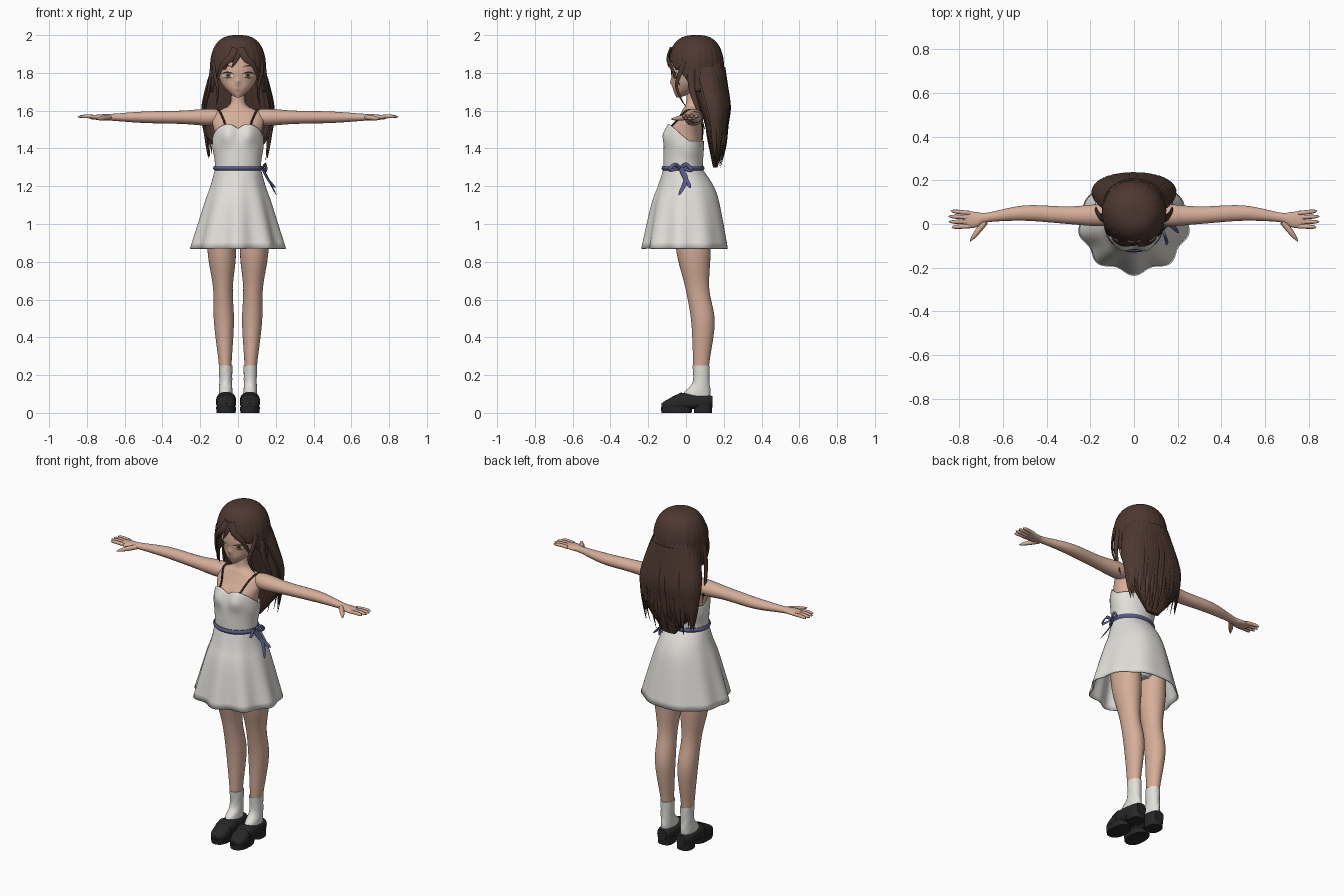
import bpy, bmesh, random
from math import sin, cos, pi, tau, exp, atan2, copysign
from mathutils import Vector
from mathutils.bvhtree import BVHTree

random.seed(4)
if "Cube" in bpy.data.objects:
    bpy.data.objects.remove(bpy.data.objects["Cube"])


def material(name, red, green, blue):
    mat = bpy.data.materials.new(name)
    mat.use_nodes = True
    mat.diffuse_color = (red, green, blue, 1)
    mat.node_tree.nodes["Principled BSDF"].inputs["Base Color"].default_value = mat.diffuse_color
    return mat


SKIN = material("skin", .67, .42, .32)
HAIR = material("brown hair", .075, .04, .03)
CLOTH = material("off white cloth", .76, .74, .7)
RIBBON = material("slate blue ribbon", .1, .11, .24)
LEATHER = material("black leather", .02, .02, .02)
DARK = material("dark brown", .03, .02, .01)
IRIS = material("amber iris", .3, .17, .08)
EYE_WHITE = material("eye white", .75, .68, .62)
LIP = material("lip", .5, .22, .18)
UP = Vector((0, 0, 1))


def smooth(rows, steps=5):
    """Catmull-Rom interpolation of number rows."""
    result = []
    last = len(rows) - 1
    for i in range(last):
        before, start, end, after = (rows[min(max(i + j, 0), last)] for j in (-1, 0, 1, 2))
        for step in range(steps):
            t = step / steps
            result.append([b + t * ((c - a) + t * ((2*a - 5*b + 4*c - d) + t * (3*b - a - 3*c + d))) / 2
                           for a, b, c, d in zip(before, start, end, after)])
    return result + [list(rows[last])]


def build(name, shells, mat, mirror=False, caps=True, thickness=0):
    """Skin every shell (a list of rings) into one smooth object."""
    bm = bmesh.new()
    for rings in shells:
        loops = [[bm.verts.new(point) for point in ring] for ring in rings]
        for low, high in zip(loops, loops[1:]):
            for i in range(len(low)):
                bm.faces.new((low[i - 1], low[i], high[i], high[i - 1]))
        if caps:
            bm.faces.new(loops[0])
            bm.faces.new(loops[-1])
    bmesh.ops.remove_doubles(bm, verts=bm.verts, dist=1e-5)
    bmesh.ops.recalc_face_normals(bm, faces=bm.faces)
    mesh = bpy.data.meshes.new(name)
    bm.to_mesh(mesh)
    bm.free()
    mesh.materials.append(mat)
    mesh.shade_smooth()
    mesh.set_sharp_from_angle(angle=.9)
    ob = bpy.data.objects.new(name, mesh)
    bpy.context.collection.objects.link(ob)
    if thickness:
        ob.modifiers.new("Thickness", "SOLIDIFY").thickness = thickness
    if mirror:
        ob.modifiers.new("Mirror", "MIRROR").use_mirror_merge = False
    return ob


def loft(axis, rows, u=0, sides=32, power=1, steps=5, warp=None, post=None):
    """Rings along an axis; each row holds position, centre v, radius u, radius v."""
    rings = []
    for t, v, radius_u, radius_v in smooth(rows, steps):
        ring = []
        for i in range(sides):
            angle = tau * i / sides
            scale = warp(angle, t) if warp else 1
            across = u + scale * radius_u * copysign(abs(sin(angle))**power, sin(angle))
            along = v - scale * radius_v * copysign(abs(cos(angle))**power, cos(angle))
            point = Vector({"X": (t, along, across), "Y": (across, t, along), "Z": (across, along, t)}[axis])
            ring.append(post(point) if post else point)
        rings.append(ring)
    return rings


def sweep(points, width, flat=1, outward=None, blunt=3, steps=5):
    """Tube through points that tapers to a tip, flattened along the outward direction."""
    path = [Vector(point) for point in smooth(points, steps)]
    last = len(path) - 1
    rings = []
    for i, centre in enumerate(path):
        tangent = (path[min(i + 1, last)] - path[max(i - 1, 0)]).normalized()
        side = tangent.cross(outward or Vector((centre.x, centre.y - .05, 0))).normalized()
        normal = side.cross(tangent) * flat
        radius = max(width * (1 - (i / last)**blunt), .001)
        rings.append([centre + radius * (side * cos(tau * j / 8) + normal * sin(tau * j / 8))
                      for j in range(8)])
    return rings


def surface(ob):
    mesh = ob.data
    return BVHTree.FromPolygons([vert.co for vert in mesh.vertices],
                                [face.vertices[:] for face in mesh.polygons])


def bell(distance, width):
    return exp(-(distance / width)**2)


# Torso and neck
def bust(point):
    if point.y < 0:
        point.y -= .022 * bell(abs(point.x) - .06, .045) * bell(point.z - 1.475, .05)
    return point


torso = build("torso", [loft("Z", [
    (1.3, -.01, .11, .09), (1.48, 0, .125, .085), (1.55, .02, .14, .07), (1.59, .03, .125, .055),
    (1.61, .03, .08, .045), (1.64, .04, .04, .04), (1.74, .04, .036, .036)],
    sides=48, post=bust)], SKIN)

# Arms, hands and fingers
arm = loft("X", [(.1, .04, .04, .04), (.16, .04, .045, .05), (.3, .04, .035, .04), (.5, .05, .03, .035),
                 (.67, .03, .018, .022), (.72, .02, .016, .035), (.78, .02, .01, .04)], u=1.565)
fingers = []
for i in range(4):
    root, end, tip = .05 - .02 * i, .06 - .025 * i, .85 - .006 * (i - 1.4)**2
    fingers.append(sweep([(.75, root, 1.567), (.8, (root + end) / 2, 1.57), (tip, end, 1.567)],
                         width=.01, outward=UP, blunt=6))
thumb = sweep([(.68, .01, 1.565), (.72, -.04, 1.56), (.75, -.08, 1.555)], width=.014, outward=UP)
build("arms", [arm, thumb] + fingers, SKIN, mirror=True)


# Legs, socks and shoes
def lean(point):
    point.x += .03 * point.z
    return point


build("legs", [loft("Z", [(1.08, .03, .07, .1), (.85, .04, .075, .09), (.66, .06, .052, .063),
                          (.48, .09, .053, .062), (.25, .08, .033, .042), (.12, .08, .03, .04)],
                    u=.06, post=lean)], SKIN, mirror=True)
build("socks", [loft("Z", [(.25, .08, .036, .045), (.16, .08, .034, .045), (.11, .06, .036, .07),
                           (.07, .05, .035, .075)], u=.065,
                     warp=lambda angle, z: 1 + .015 * sin(5 * angle + 90 * z))], CLOTH, mirror=True)
upper = loft("Y", [(-.13, .04, .02, .01), (-.1, .04, .045, .03), (-.02, .06, .05, .045),
                   (.1, .06, .045, .035), (.14, .06, .03, .03)], u=.063, power=.8)
band = loft("Y", [(-.05, .055, .053, .042), (-.02, .06, .053, .05)], u=.063, power=.8, steps=1)
toe_sole = loft("Z", [(0, -.05, .05, .08), (.03, -.05, .053, .083)], u=.063, power=.85, steps=1)
heel = loft("Z", [(0, .09, .043, .047), (.045, .09, .045, .05)], u=.063, power=.75, steps=1)
build("shoes", [upper, band, toe_sole, heel], LEATHER, mirror=True)


# Dress: bodice with sweetheart neckline, pleated skirt and lining
WAIST = (1.29, -.016, .122, .104)


def neckline(point):
    turn = abs(atan2(point.x, -point.y))
    if turn < 1.1:
        top = 1.505 + .025 * sin(turn * pi / 1.1)
    else:
        top = 1.505 - .065 * min(1, (turn - 1.1) / .6)
    point.z = 1.29 + (point.z - 1.29) * (top - 1.29) / .24
    return bust(point)


def pleats(angle, z):
    depth = (1.29 - z) / .42
    return 1 + depth * (.035 + .025 * cos(angle)) * cos(9 * angle)


build("bodice", [loft("Z", [WAIST, (1.36, -.015, .124, .105), (1.45, -.01, .135, .104), (1.53, 0, .135, .094)],
                      sides=72, post=neckline)], CLOTH, caps=False, thickness=.006)
build("skirt", [loft("Z", [WAIST, (1.2, 0, .146, .147), (1.1, 0, .18, .18), (.87, 0, .248, .224)],
                     sides=144, warp=pleats)], CLOTH, caps=False, thickness=.006)
build("underskirt_hips", [loft("Z", [(1.28, -.01, .11, .09), (1.1, .02, .15, .11), (1, .03, .15, .11),
                                     (.93, .03, .06, .07)])], CLOTH)

# Belt with side bow
build("belt", [loft("Z", [(1.283, -.016, .124, .107), (1.295, -.016, .132, .114), (1.308, -.016, .126, .108)],
                    sides=48)], RIBBON)
knot = (.13, -.03, 1.295)
bow = [sweep([knot, (.16, 0, 1.235), end], width=.012, flat=.3, blunt=9)
       for end in ((.205, -.04, 1.15), (.2, .025, 1.19))]
for way in (-.03, .03):
    bow.append(sweep([knot, (.145, way - .03, 1.315), (.15, 2 * way - .03, 1.285), knot],
                     width=.01, flat=.4, blunt=9))
build("bow", bow, RIBBON)

# Shoulder straps, crossing at the back
skin_surface = surface(torso)
strap = []
for point in smooth([(.06, -.12, 1.5), (.085, -.05, 1.57), (.11, .03, 1.62), (.09, .1, 1.56), (-.04, .12, 1.43)]):
    spot, normal, _, _ = skin_surface.find_nearest(Vector(point))
    strap.append(spot + normal * .004)
build("straps", [sweep(strap, width=.005, blunt=9, steps=1)], DARK, mirror=True)


# Head with a small nose
def nose(point):
    if point.y < 0:
        point.y -= .013 * bell(point.x, .012) * bell(point.z - 1.752, .018)
    return point


head = build("head", [loft("Z", [
    (1.67, -.04, .01, .01), (1.69, -.02, .04, .04), (1.72, 0, .07, .07), (1.76, .02, .095, .092),
    (1.82, .04, .11, .12), (1.92, .04, .09, .1), (1.97, .04, .03, .04)], sides=72, post=nose)], SKIN)
face_surface = surface(head)


def patch(name, x, z, width, height, lift, mat, bend=0, mirror=True):
    """Thin oval plate laid on the face."""
    rings = []
    for size in range(4):
        ring = []
        for i in range(24):
            across = cos(tau * i / 24) * size / 3
            rise = height * sin(tau * i / 24) * size / 3 - bend * across**2
            origin = Vector((x + width * across, -1, z + rise))
            ring.append(face_surface.ray_cast(origin, Vector((0, 1, 0)))[0] - Vector((0, lift, 0)))
        rings.append(ring)
    build(name, [rings], mat, mirror, caps=False)


patch("eye_whites", .055, 1.788, .032, .014, .001, EYE_WHITE)
patch("irises", .052, 1.788, .014, .014, .002, IRIS)
patch("pupils", .052, 1.788, .006, .008, .003, DARK)
patch("upper_lashes", .056, 1.803, .036, .004, .004, DARK, bend=.012)
patch("lower_lashes", .056, 1.773, .024, .002, .003, DARK, bend=-.006)
patch("eyebrows", .054, 1.838, .03, .003, .002, HAIR, bend=.008)
patch("mouth", 0, 1.706, .014, .003, .001, LIP, bend=.002, mirror=False)


# Hair cap with parted fringe
def hairline(angle):
    turn = abs(angle - .1)
    if turn < 1:
        return 1.89 - .1 * turn + .008 * sin(15 * angle)
    return 1.79 - .09 * min(1, (turn - 1) / .4)


cap = []
for j in range(29):
    drop = j / 28
    ring = []
    for i in range(144):
        angle = tau * i / 144 - pi
        z = 2 - (2 - hairline(angle)) * drop**2.3
        radius = max(0, 1 - (max(0, z - 1.84) / .16)**2)**.35
        radius *= .147 + .0013 * drop * sin(24 * angle)
        ring.append((radius * sin(angle), .053 - radius * cos(angle), z))
    cap.append(ring)
build("hair_cap", [cap], HAIR, caps=False, thickness=.012)

# Long back hair and its loose strands
mass = [(1.92, .09, .09, .08), (1.83, .1, .13, .1), (1.73, .125, .16, .09), (1.62, .15, .183, .08),
        (1.53, .16, .18, .06), (1.45, .16, .155, .047), (1.3, .155, .04, .012)]
build("back_hair", [loft("Z", mass, sides=144, power=.85,
                         warp=lambda angle, z: 1 + .018 * sin(26 * angle))], HAIR)
strands = []
for i in range(34):
    angle = pi * (.42 + 1.16 * i / 33) + random.uniform(-.04, .04)
    tip = random.uniform(1.27, 1.4) + .06 * abs(sin(angle))
    points = [(wide * sin(angle), y - deep * cos(angle), z) for z, y, wide, deep in mass[1:5]]
    x = points[-1][0]
    points.append((x * .95, .16 - .05 * cos(angle), (1.53 + tip) / 2))
    points.append((x * .88, .16 - .02 * cos(angle), tip))
    strands.append(sweep(points, width=.02, flat=.4))
build("hair_strands", strands, HAIR)

# Fringe sweeps and face-framing side locks
fringe = sweep([(.015, -.08, 1.93), (.04, -.096, 1.88), (.085, -.08, 1.835), (.118, -.03, 1.73)],
               width=.02, flat=.35)
cheek_lock = sweep([(.13, -.01, 1.86), (.124, -.035, 1.79), (.11, -.05, 1.73), (.108, -.03, 1.67), (.118, 0, 1.62)],
                   width=.014, flat=.5, blunt=2)
shoulder_lock = sweep([(.14, .03, 1.82), (.152, .03, 1.72), (.172, .06, 1.62), (.178, .1, 1.5)],
                      width=.02, flat=.5, blunt=2)
build("side_locks", [fringe, cheek_lock, shoulder_lock], HAIR, mirror=True)
build("fringe_strand", [sweep([(.02, -.08, 1.93), (-.005, -.097, 1.88), (-.035, -.092, 1.825)],
                              width=.014, flat=.35)], HAIR)
